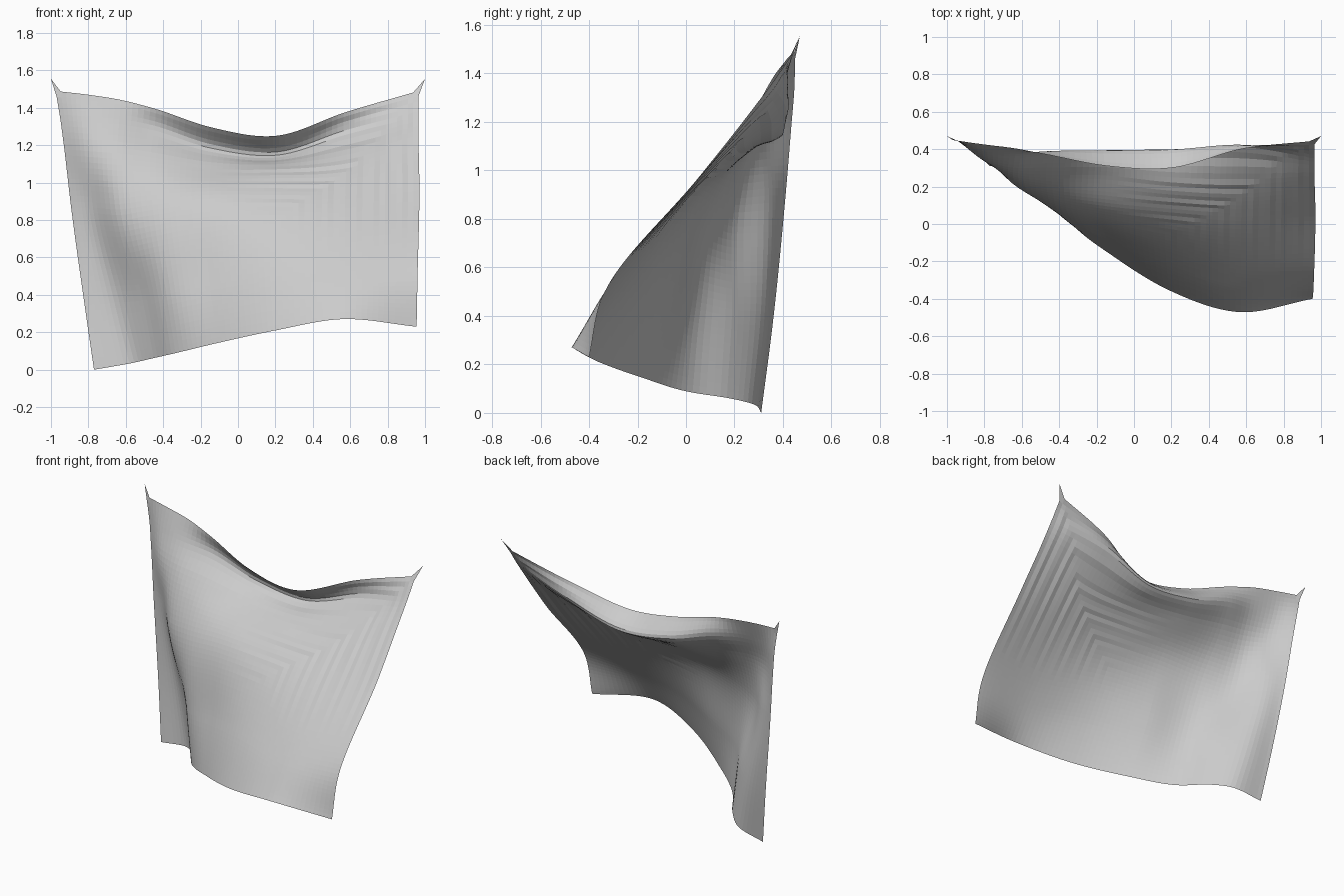
import bpy
import bmesh
import math
from mathutils import Vector

if "Cube" in bpy.data.objects:
    bpy.data.objects.remove(bpy.data.objects["Cube"])

NU, NV = 64, 48

# Guide curves running down the cloth (left edge to right edge), top hem to bottom hem
U = [0, .1, .18, .27, .43, .6, .785, 1]
V = [0, .1, .2, .4, .77, 1]
GUIDES = [
    [(-.975, .45, 1.49), (-.95, .447, 1.34), (-.93, .435, 1.19), (-.895, .41, .89), (-.82, .355, .345), (-.77, .31, 0)],
    [(-.80, .425, 1.47), (-.80, .38, 1.33), (-.79, .335, 1.18), (-.77, .335, .89), (-.65, .315, .36), (-.57, .28, .035)],
    [(-.64, .405, 1.445), (-.65, .365, 1.32), (-.66, .295, 1.17), (-.645, .215, .88), (-.52, .20, .37), (-.46, .18, .06)],
    [(-.46, .37, 1.40), (-.47, .385, 1.29), (-.49, .29, 1.15), (-.48, .15, .90), (-.40, .05, .40), (-.35, .02, .085)],
    [(-.14, .31, 1.295), (-.15, .395, 1.19), (-.16, .29, 1.10), (-.17, .095, .93), (-.135, -.075, .455), (-.1, -.18, .145)],
    [(.20, .30, 1.25), (.20, .40, 1.15), (.19, .26, 1.09), (.18, .06, .93), (.185, -.215, .50), (.20, -.36, .21)],
    [(.57, .40, 1.375), (.57, .415, 1.26), (.56, .25, 1.13), (.55, .035, .93), (.55, -.33, .485), (.55, -.47, .27)],
    [(.965, .445, 1.49), (.965, .355, 1.36), (.965, .265, 1.24), (.97, .06, .98), (.96, -.335, .50), (.955, -.40, .23)],
]


def spline(ts, pts, t):
    """Smooth curve through pts at uneven parameters ts."""
    n = len(ts)
    slope = [(pts[k + 1] - pts[k]) / (ts[k + 1] - ts[k]) for k in range(n - 1)]

    def tangent(k):
        if k == 0:
            return slope[0]
        if k == n - 1:
            return slope[-1]
        a, b = ts[k] - ts[k - 1], ts[k + 1] - ts[k]
        return (slope[k - 1] * b + slope[k] * a) / (a + b)

    i = max(k for k in range(n - 1) if ts[k] <= t)
    h = ts[i + 1] - ts[i]
    s = (t - ts[i]) / h
    return (pts[i] * (2 * s**3 - 3 * s**2 + 1) + pts[i + 1] * (3 * s**2 - 2 * s**3)
            + tangent(i) * h * (s**3 - 2 * s**2 + s) + tangent(i + 1) * h * (s**3 - s**2))


def wrinkle(u, v):
    """Fine ripples that follow the right and top hems."""
    fade = max(0, min(1, (u - .45) * 4)) * max(0, min(1, (.65 - v) * 3))
    r = min(2 * (1 - u), 1.5 * v)
    return .003 * fade * math.sin(2 * math.pi * r / .08)


# Hanging cloth sheet
bm = bmesh.new()
guides = [[Vector(p) for p in g] for g in GUIDES]
grid = []
for j in range(NV + 1):
    v = j / NV
    row = [spline(V, g, v) for g in guides]
    verts = []
    for i in range(NU + 1):
        u = i / NU
        p = spline(U, row, u)
        w = wrinkle(u, v)
        verts.append(bm.verts.new(p + Vector((0, -.75 * w, .65 * w))))
    grid.append(verts)
for j in range(NV):
    for i in range(NU):
        bm.faces.new((grid[j][i], grid[j + 1][i], grid[j + 1][i + 1], grid[j][i + 1]))

# Pinned corners pulled out into points
grid[0][0].co = (-1, .47, 1.555)
grid[0][NU].co = (1, .47, 1.555)

mesh = bpy.data.meshes.new("hanging_cloth")
bm.to_mesh(mesh)
bm.free()
cloth = bpy.data.objects.new("hanging_cloth", mesh)
bpy.context.collection.objects.link(cloth)
